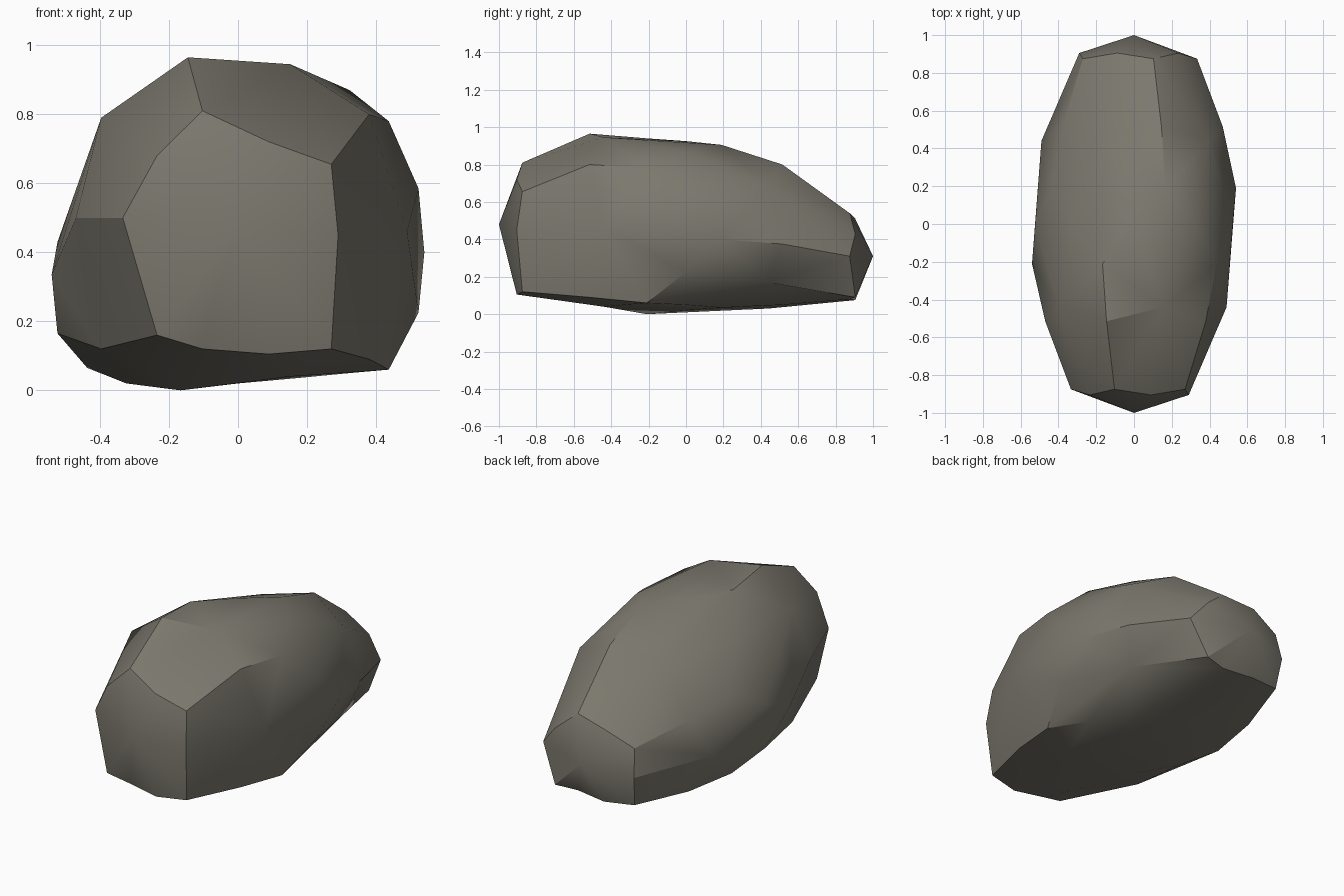
import bpy, bmesh
from math import sin, cos, radians

cube = bpy.data.objects.get("Cube")
if cube:
    bpy.data.objects.remove(cube)

# One stone colour
stone = bpy.data.materials.new("grey_olive_stone")
stone.use_nodes = True
colour = (0.2, 0.19, 0.155, 1)
stone.diffuse_color = colour
shader = stone.node_tree.nodes["Principled BSDF"]
shader.inputs["Base Color"].default_value = colour
shader.inputs["Roughness"].default_value = 0.9

bm = bmesh.new()


def add_point(angle, radius, y, height):
    a = radians(angle)
    return bm.verts.new((radius * cos(a), y, height))


def add_ring(start, radius, y, heights):
    """Five points around the long axis, at uneven heights."""
    return [add_point(start + 72 * k, radius, y, h) for k, h in enumerate(heights)]


def add_facet(centre, outline):
    """Fill a five-cornered facet with quads; even outline points are corners."""
    count = len(outline)
    for i in range(0, count, 2):
        bm.faces.new((centre, outline[i - 1], outline[i], outline[(i + 1) % count]))


# Zigzag waist shared by the two halves
waist_heights = [.40, .585, .78, .87, .905, .925, .94, .75, .52, .43,
                 .335, .165, .065, .02, 0, .02, .035, .05, .06, .225]
zigzag = [.19, 0, -.21, 0]
waist = [add_point(18 * j, .55 if j % 2 else .54, zigzag[j % 4], h)
         for j, h in enumerate(waist_heights)]


def add_half(side, first, pole_height, corner_z, middle_z, spoke_z, centre_z):
    """An end facet and the five long facets that join it to the waist."""
    start = 18 * first
    pole = bm.verts.new((0, side, pole_height))
    corners = add_ring(start, .334, side * .875, corner_z)
    middles = add_ring(start + 36, .29, side * .905, middle_z)
    spokes = add_ring(start, .47, side * .515, spoke_z)
    centres = add_ring(start + 36, .49, side * .44, centre_z)
    add_facet(pole, [v for pair in zip(corners, middles) for v in pair])
    for k in range(5):
        n = (k + 1) % 5
        edge = [waist[(first + 4 * k + i) % 20] for i in (4, 3, 2, 1, 0)]
        add_facet(centres[k], [corners[k], middles[k], corners[n], spokes[n],
                               *edge, spokes[k]])


# Front half
add_half(-1, 2, .48,
         corner_z=[.655, .81, .50, .12, .12],
         middle_z=[.72, .68, .16, .105, .45],
         spoke_z=[.80, .965, .50, .055, .09],
         centre_z=[.945, .79, .12, .04, .46])
# Back half
add_half(1, 0, .31,
         corner_z=[.31, .54, .43, .09, .08],
         middle_z=[.43, .51, .27, .075, .09],
         spoke_z=[.375, .80, .49, .065, .05],
         centre_z=[.69, .74, .28, .03, .17])

bmesh.ops.recalc_face_normals(bm, faces=bm.faces[:])
mesh = bpy.data.meshes.new("boulder")
bm.to_mesh(mesh)
bm.free()
mesh.materials.append(stone)
boulder = bpy.data.objects.new("boulder", mesh)
bpy.context.collection.objects.link(boulder)

# Soft facets with crisp ridges between them
bpy.ops.object.select_all(action="DESELECT")
boulder.select_set(True)
bpy.context.view_layer.objects.active = boulder
bpy.ops.object.shade_smooth_by_angle(angle=radians(30))
